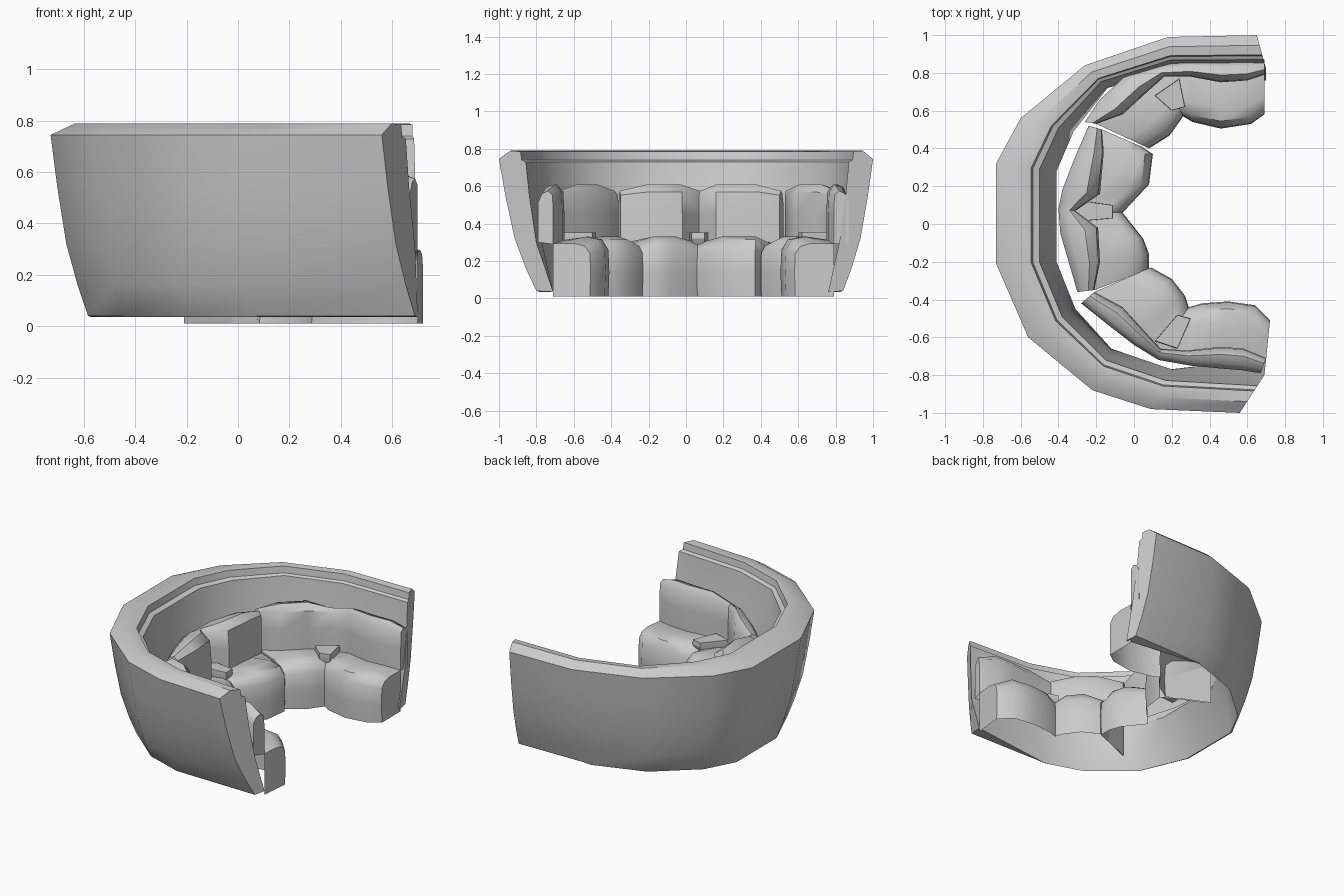
import bpy, bmesh

if "Cube" in bpy.data.objects:
    bpy.data.objects.remove(bpy.data.objects["Cube"])


def lerp(a, b, t):
    return (a[0] + (b[0] - a[0]) * t, a[1] + (b[1] - a[1]) * t)


def finish(bm, name, angle):
    bmesh.ops.recalc_face_normals(bm, faces=bm.faces)
    me = bpy.data.meshes.new(name)
    bm.to_mesh(me)
    bm.free()
    ob = bpy.data.objects.new(name, me)
    bpy.context.collection.objects.link(ob)
    bpy.ops.object.select_all(action='DESELECT')
    bpy.context.view_layer.objects.active = ob
    ob.select_set(True)
    bpy.ops.object.shade_smooth_by_angle(angle=angle)
    return ob


def loft(name, columns, closed, cap_points=None, angle=0.65):
    """Skin a list of cross-sections and cap both ends."""
    bm = bmesh.new()
    cols = [[bm.verts.new(p) for p in c] for c in columns]
    n = len(cols[0])
    for a, b in zip(cols, cols[1:]):
        for i in range(n if closed else n - 1):
            j = (i + 1) % n
            bm.faces.new((a[i], a[j], b[j], b[i]))
    for k, col in enumerate((cols[0], cols[-1])):
        extra = [bm.verts.new(p) for p in cap_points[k]] if cap_points else []
        bm.faces.new(col + extra)
    return finish(bm, name, angle)


# Curved outer shell: rim path, tapered base path and inner ledge path
rim = [(.65, 1.0), (.18, .99), (-.26, .84), (-.60, .56), (-.73, .32),
       (-.73, -.21), (-.56, -.60), (-.22, -.88), (.09, -.98), (.56, -1.0)]
ledge = [(.70, .82), (.20, .82), (-.14, .72), (-.32, .49), (-.41, .28),
         (-.41, -.20), (-.31, -.45), (-.12, -.66), (.20, -.77), (.69, -.80)]
base = [(x * .8, y * .82 + .02) for x, y in rim]
base[0], base[-1] = (.69, .84), (.69, -.80)
toe = [lerp(b, i, .08) for b, i in zip(base, ledge)]
toe[0], toe[-1] = (.70, .76), (.70, -.71)
outside = [(1, .04), (.72, .16), (.42, .32), (.18, .54), (0, .745)]
inside = [(.30, .79), (.58, .785), (.61, .74), (.72, .73), (.82, .54), (1, .30)]
shell = []
for r, b, i, t in zip(rim, base, ledge, toe):
    shell.append([(*lerp(r, b, s), z) for s, z in outside]
                 + [(*lerp(r, i, s), z) for s, z in inside] + [(*t, .035)])
loft("outer_shell", shell, True)


# Double seat sections: front edge, backrest face and backrest rear in plan
def seat_section(name, front, face, rear):
    cols, caps = [], []
    last = len(front) - 1
    for k, (f, b, r) in enumerate(zip(front, face, rear)):
        d = .035 if k in (0, 3, last) else 0
        cols.append([(*lerp(f, b, .02), .01), (*f, .14), (*lerp(f, b, .02), .26 - d / 2),
                     (*lerp(f, b, .16), .315 - d), (*lerp(f, b, .45), .33 - d),
                     (*b, .31 - d / 2), (*b, .45), (*lerp(b, r, .05), .57 - d / 2),
                     (*lerp(b, r, .35), .61 - d), (*lerp(b, r, .75), .595 - d),
                     (*r, .55 - d), (*r, .30)])
        if k in (0, last):
            caps.append([(*b, .29), (*b, .01)])
    loft(name, cols, False, caps, 0.75)


seat_section(
    "centre_seats",
    [(.04, .41), (.10, .37), (.08, .21), (-.06, .06), (.05, -.08), (.08, -.16), (.08, -.24)],
    [(-.17, .50), (-.16, .38), (-.18, .16), (-.31, .07), (-.19, -.02), (-.18, -.20), (-.21, -.35)],
    [(-.24, .52), (-.31, .36), (-.38, .18), (-.40, .08), (-.39, -.05), (-.34, -.22), (-.30, -.36)])
seat_section(
    "back_seats",
    [(.08, .40), (.19, .47), (.24, .54), (.26, .57), (.31, .54), (.46, .505), (.62, .53), (.69, .58)],
    [(-.20, .53), (-.06, .58), (.06, .69), (.16, .78), (.30, .78), (.46, .75), (.60, .76), (.69, .79)],
    [(-.26, .54), (-.18, .66), (-.04, .79), (.12, .84), (.30, .86), (.46, .86), (.60, .86), (.69, .87)])
seat_section(
    "front_seats",
    [(.09, -.23), (.20, -.29), (.27, -.38), (.29, -.44), (.36, -.42), (.50, -.41), (.64, -.43), (.72, -.51)],
    [(-.21, -.36), (-.06, -.44), (.04, -.55), (.14, -.66), (.28, -.67), (.46, -.65), (.58, -.66), (.70, -.71)],
    [(-.28, -.42), (-.13, -.54), (.00, -.64), (.13, -.72), (.30, -.75), (.46, -.765), (.58, -.775), (.67, -.79)])


# Wedge armrests between the seats of each section
def armrest(name, pts):
    c = (sum(p[0] for p in pts) / 4, sum(p[1] for p in pts) / 4)
    rings = [(.25, .27), (0, .32), (.03, .352)]
    loft(name, [[(*lerp(p, c, s), z) for p in pts] for s, z in rings], True, None, 0.4)


armrest("centre_armrest", [(-.33, .13), (-.11, .10), (-.11, .03), (-.33, .01)])
armrest("back_armrest", [(.11, .68), (.20, .60), (.27, .62), (.24, .77)])
armrest("front_armrest", [(.11, -.62), (.23, -.48), (.30, -.50), (.23, -.66)])
